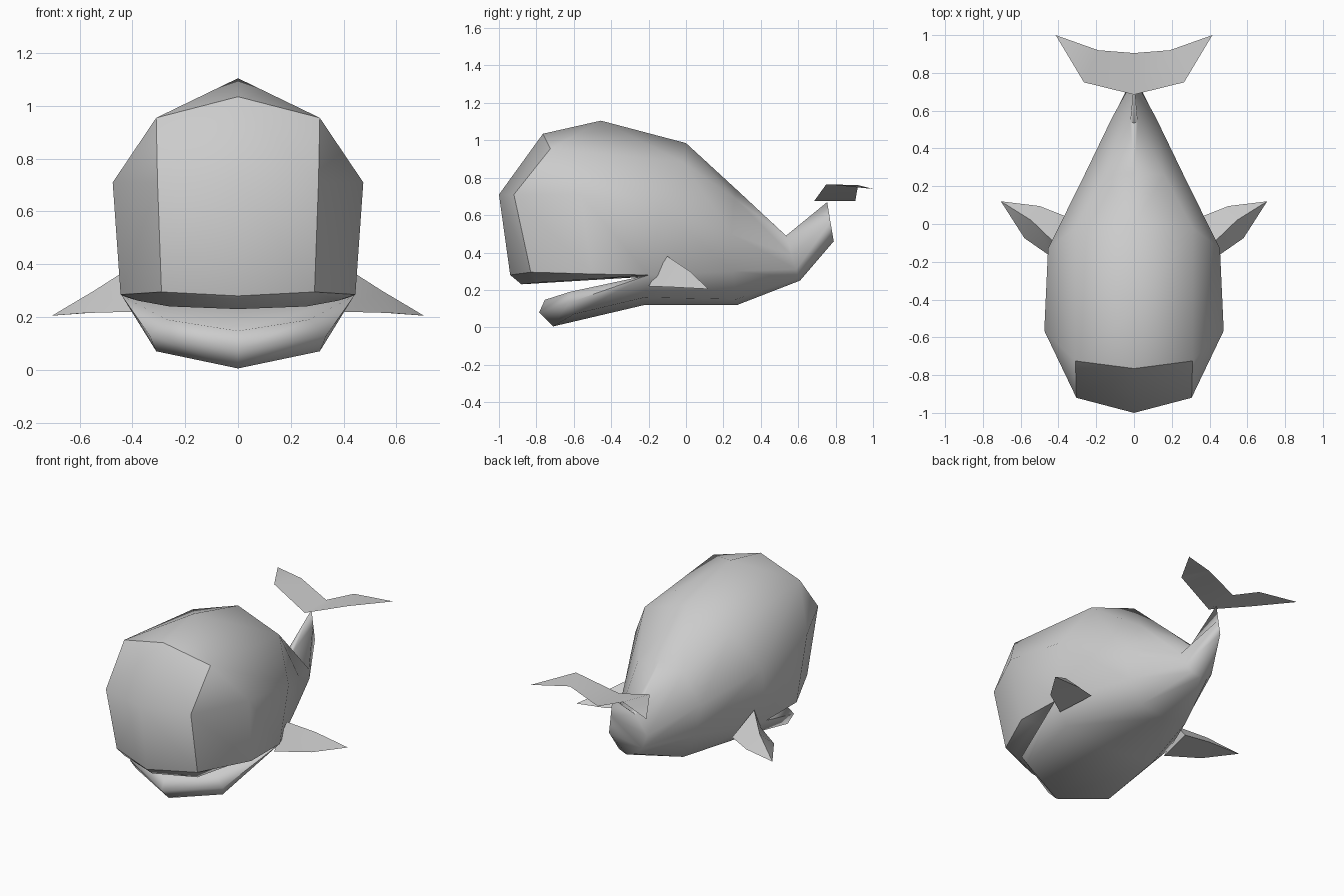
import bpy
import bmesh
from mathutils import Vector

default_cube = bpy.data.objects.get("Cube")
if default_cube:
    bpy.data.objects.remove(default_cube, do_unlink=True)

skin = bpy.data.materials.new("pale_grey_skin")
skin.use_nodes = True
grey = (0.6, 0.6, 0.6, 1)
skin.diffuse_color = grey
skin.node_tree.nodes["Principled BSDF"].inputs["Base Color"].default_value = grey


def strip(*rows):
    """Faces bridging neighbouring rows; repeated points collapse to triangles."""
    faces = []
    for near, far in zip(rows, rows[1:]):
        for i in range(len(near) - 1):
            loop = (near[i], near[i + 1], far[i + 1], far[i])
            corners = list(dict.fromkeys(loop))
            if len(corners) > 2:
                faces.append(corners)
    return faces


def build(name, faces, sides=(1, -1), facing=None):
    """Make a smooth mesh from half-model faces; open sheets face one way."""
    bm = bmesh.new()
    for side in sides:
        for face in faces:
            bm.faces.new([bm.verts.new((x * side, y, z)) for x, y, z in face])
    bmesh.ops.remove_doubles(bm, verts=bm.verts[:], dist=0.0005)
    bmesh.ops.recalc_face_normals(bm, faces=bm.faces[:])
    if facing:
        for face in bm.faces:
            face.normal_update()
            if face.normal.dot(Vector(facing)) < 0:
                face.normal_flip()
    mesh = bpy.data.meshes.new(name)
    bm.to_mesh(mesh)
    bm.free()
    mesh.materials.append(skin)
    obj = bpy.data.objects.new(name, mesh)
    bpy.context.collection.objects.link(obj)
    bpy.ops.object.select_all(action="DESELECT")
    obj.select_set(True)
    bpy.context.view_layer.objects.active = obj
    bpy.ops.object.shade_smooth_by_angle(angle=1.3)


# Blunt forehead panel, kept separate so its border stays crisp
crown, nose, lip = (0, -.765, 1.035), (0, -1, .71), (0, -.94, .28)
brow, cheek, lip_side = (.31, -.725, .955), (.305, -.92, .71), (.29, -.83, .295)
panel = strip([crown, nose, lip], [brow, cheek, lip_side])
build("forehead_panel", panel, facing=(0, -1, 0))

# Body sections, each running from the back ridge down to the belly
lip_mid = (.445, -.5, .285)
mouth_corner = (.44, -.2, .28)
belly_side, belly = (.33, -.22, .16), (0, -.22, .12)
head = [(0, -.455, 1.105), brow, (.475, -.565, .71), lip_mid]
chest = [(0, 0, .985), (.31, -.02, .885), (.455, -.13, .64), mouth_corner]
waist = [(0, .27, .737), (.16, .26, .69), (.272, .24, .5),
         (.25, .25, .3), (.17, .27, .15), (0, .275, .12)]
tail_base = [(0, .535, .49), (.02, .54, .485), (.115, .565, .385),
             (.1, .59, .31), (.06, .6, .265), (0, .61, .25)]
tail_top, tail_mid, tail_low = (0, .755, .67), (0, .772, .565), (0, .79, .46)
tail_edge = [tail_top, tail_top, tail_mid, tail_mid, tail_low, tail_low]

shell = strip([crown, brow, cheek, lip_side], head, chest)
shell += strip(chest + [belly_side, belly], waist, tail_base, tail_edge)

# Open lower jaw with a thick lip
throat = (0, -.22, .27)
chin, chin_side = (0, -.71, .005), (.31, -.6, .07)
jaw, jaw_side = (0, -.785, .08), (.335, -.63, .13)
rim, rim_side = (0, -.755, .147), (.27, -.62, .19)
shell += strip([chin, belly], [chin_side, belly_side],
               [jaw_side, mouth_corner], [rim_side, mouth_corner])
shell += strip([chin, jaw, rim, throat],
               [chin_side, jaw_side, rim_side, mouth_corner])
build("body", shell)

# Roof of the mouth, with a gum set in from the upper lip
gum = [(0, -.88, .23), (.26, -.79, .24), (.38, -.45, .262), mouth_corner]
roof = strip([lip, lip_side, lip_mid, mouth_corner], gum, [throat] * 4)
build("mouth_roof", roof, facing=(0, 0, -1))

# Side fins: triangular section, swept back to a point
root = [(.4, -.2, .22), (.42, -.1, .38), (.36, .04, .24)]
middle = [(.58, -.075, .215), (.545, .02, .3), (.5, .095, .22)]
tip = (.705, .12, .205)
fin = strip(root + root[:1], middle + middle[:1], [tip] * 4) + [root]
build("left_fin", fin, sides=(1,))
build("right_fin", fin, sides=(-1,))

# Tail fluke: a thin folded sheet
fluke_front, fluke_back = (0, .685, .675), (0, .905, .675)
bend_front, bend_back = (.265, .75, .765), (.19, .92, .76)
fluke_tip = (.415, 1, .74)
fluke = strip([fluke_front, fluke_back], [bend_front, bend_back], [fluke_tip] * 2)
build("tail_fluke", fluke, facing=(0, 0, 1))
